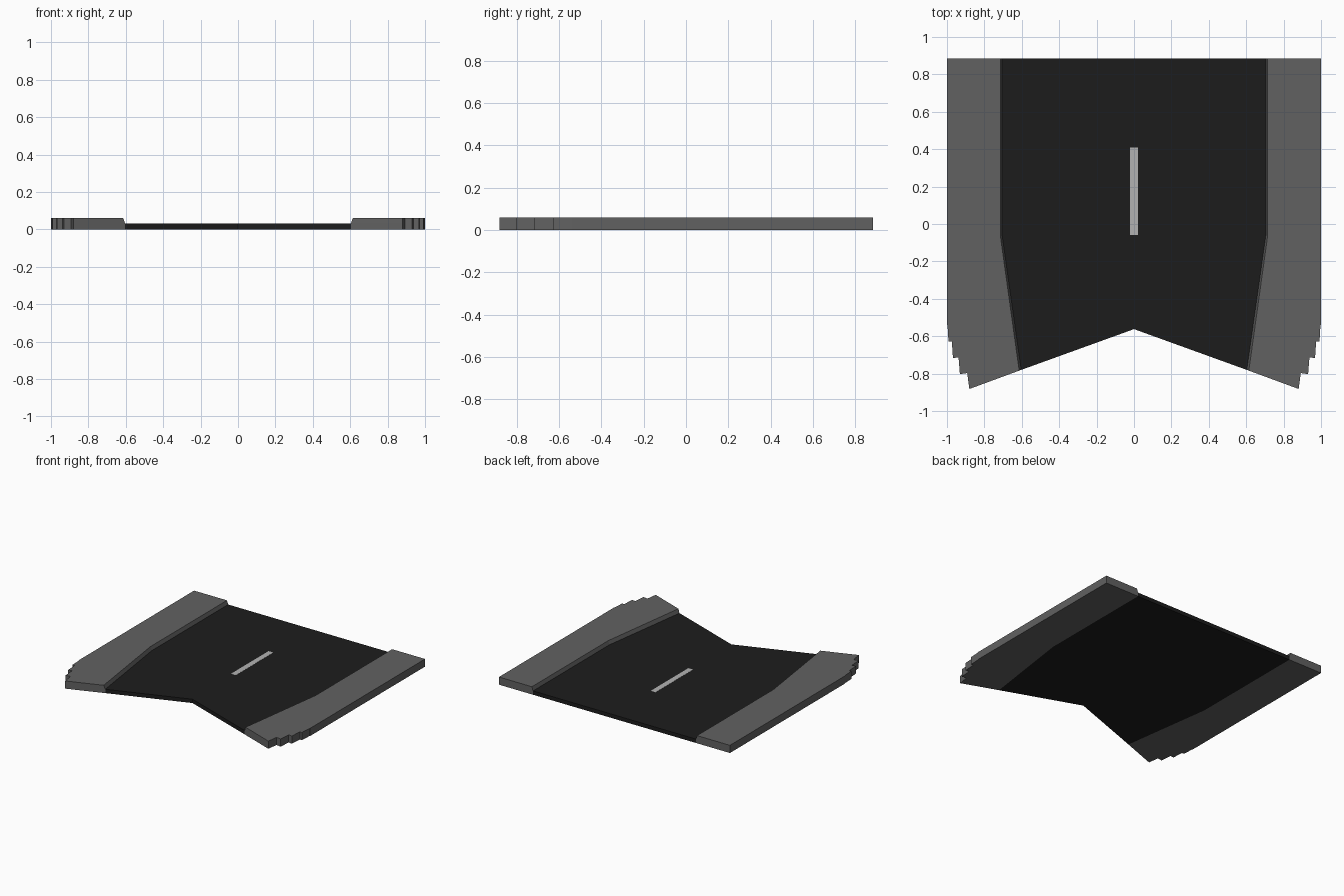
import bpy, bmesh

if "Cube" in bpy.data.objects:
    bpy.data.objects.remove(bpy.data.objects["Cube"])


def material(name, value):
    m = bpy.data.materials.new(name)
    m.diffuse_color = (value, value, value, 1)
    m.use_nodes = True
    m.node_tree.nodes["Principled BSDF"].inputs["Base Color"].default_value = m.diffuse_color
    return m


def loft(name, rings, mat, mirror=False):
    """Stack of (outline, z) rings, counter-clockwise, capped at both ends."""
    bm = bmesh.new()
    levels = [[bm.verts.new((x, y, z)) for x, y in pts] for pts, z in rings]
    n = len(levels[0])
    for low, high in zip(levels, levels[1:]):
        for i in range(n):
            j = (i + 1) % n
            bm.faces.new((low[i], low[j], high[j], high[i]))
    caps = [bm.faces.new(levels[0][::-1]), bm.faces.new(levels[-1])]
    bmesh.ops.triangulate(bm, faces=caps)
    bmesh.ops.recalc_face_normals(bm, faces=bm.faces[:])
    mesh = bpy.data.meshes.new(name)
    bm.to_mesh(mesh)
    bm.free()
    mesh.materials.append(mat)
    ob = bpy.data.objects.new(name, mesh)
    bpy.context.collection.objects.link(ob)
    if mirror:
        mod = ob.modifiers.new("mirror", "MIRROR")
        mod.use_mirror_merge = False
    return ob


asphalt = material("asphalt", 0.012)
concrete = material("concrete", 0.12)
paint = material("paint", 0.45)
ROAD_Z, WALK_Z, BACK = 0.03, 0.06, 0.885

# Road slab with a V-shaped front edge
half = [(0.603, -0.78), (0.705, -0.06), (0.705, BACK)]
road = [(0, -0.562)] + half + [(-x, y) for x, y in reversed(half)]
loft("road", [(road, 0), (road, ROAD_Z)], asphalt)

# Raised sidewalks: stepped outer corner, sloped kerb along the road
outer = [(0.88, -0.882), (0.892, -0.797), (0.931, -0.803), (0.938, -0.713),
         (0.968, -0.717), (0.974, -0.627), (0.992, -0.627), (0.997, -0.54),
         (1.0, -0.54), (1.0, BACK)]
foot = outer + half[::-1]
crest = outer + [(0.715, BACK), (0.715, -0.06), (0.614, -0.784)]
loft("sidewalk", [(foot, 0), (foot, ROAD_Z), (crest, WALK_Z)], concrete, mirror=True)

# Painted centre dash
dash = [(-0.021, -0.058), (0.021, -0.058), (0.021, 0.408), (-0.021, 0.408)]
loft("lane_marking", [(dash, ROAD_Z - 0.005), (dash, ROAD_Z + 0.001)], paint)
